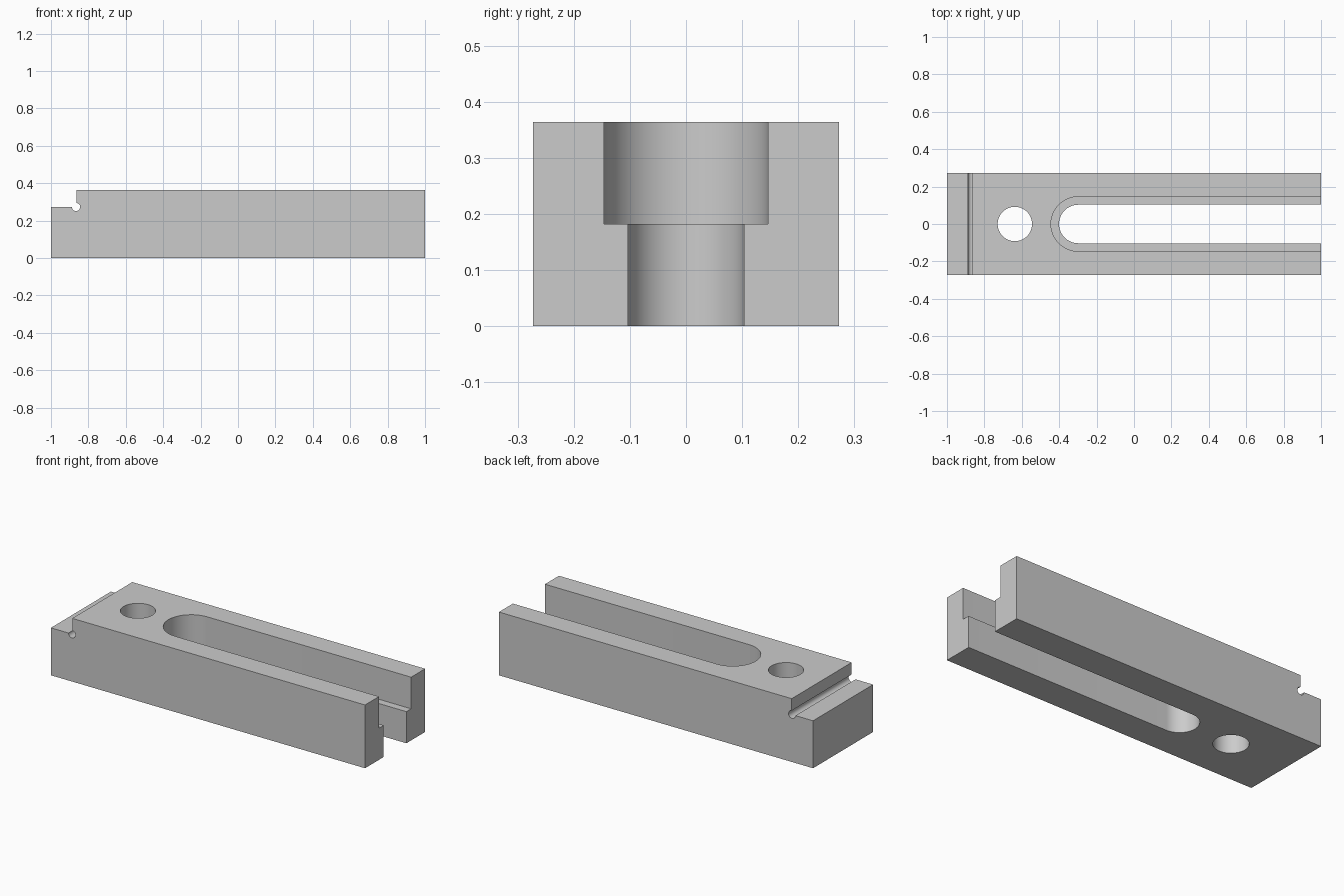
import bpy, bmesh, math
from mathutils import Vector

if "Cube" in bpy.data.objects:
    bpy.data.objects.remove(bpy.data.objects["Cube"])


def prism(name, outline, direction):
    """Extrude a closed outline of 3D points along a direction."""
    bm = bmesh.new()
    face = bm.faces.new([bm.verts.new(p) for p in outline])
    ext = bmesh.ops.extrude_face_region(bm, geom=[face])
    verts = [g for g in ext["geom"] if isinstance(g, bmesh.types.BMVert)]
    bmesh.ops.translate(bm, verts=verts, vec=Vector(direction))
    bmesh.ops.recalc_face_normals(bm, faces=bm.faces)
    mesh = bpy.data.meshes.new(name)
    bm.to_mesh(mesh)
    bm.free()
    obj = bpy.data.objects.new(name, mesh)
    bpy.context.collection.objects.link(obj)
    return obj


def arc(cx, cy, r, start, end, steps):
    """Points on an arc, angles in degrees."""
    angles = [math.radians(start + (end - start) * i / steps) for i in range(steps + 1)]
    return [(cx + r * math.cos(a), cy + r * math.sin(a)) for a in angles]


def cut(body, cutter):
    mod = body.modifiers.new(cutter.name, 'BOOLEAN')
    mod.operation = 'DIFFERENCE'
    mod.solver = 'EXACT'
    mod.object = cutter
    bpy.context.view_layer.objects.active = body
    bpy.ops.object.modifier_apply(modifier=mod.name)
    bpy.data.objects.remove(cutter)


WIDTH, HEIGHT, STEP_Z, STEP_X = 0.546, 0.364, 0.273, -0.864
SLOT_X = -0.298

# Bar with a stepped end and a round relief groove in the step corner
side = [(-1, 0), (1, 0), (1, HEIGHT), (STEP_X, HEIGHT)]
side += arc(STEP_X - 0.002, STEP_Z, 0.022, 84, -180, 22)
side += [(-1, STEP_Z)]
bar = prism("clamp_bar", [(x, -WIDTH / 2, z) for x, z in side], (0, WIDTH, 0))


def slot_cutter(name, r, z0, z1):
    pts = [(1.2, r)] + arc(SLOT_X, 0, r, 90, 270, 24) + [(1.2, -r)]
    return prism(name, [(x, y, z0) for x, y in pts], (0, 0, z1 - z0))


# Open-ended slot, wider in its upper half
cut(bar, slot_cutter("lower_slot", 0.103, -0.1, 0.3))
cut(bar, slot_cutter("upper_slot", 0.146, HEIGHT / 2, 0.5))

# Round through hole
circle = arc(-0.637, 0, 0.092, 0, 360, 48)[:-1]
cut(bar, prism("hole", [(x, y, -0.1) for x, y in circle], (0, 0, 0.6)))

# Smooth curved walls, crisp edges
bpy.ops.object.select_all(action='DESELECT')
bar.select_set(True)
bpy.context.view_layer.objects.active = bar
bpy.ops.object.shade_smooth_by_angle(angle=math.radians(30))
